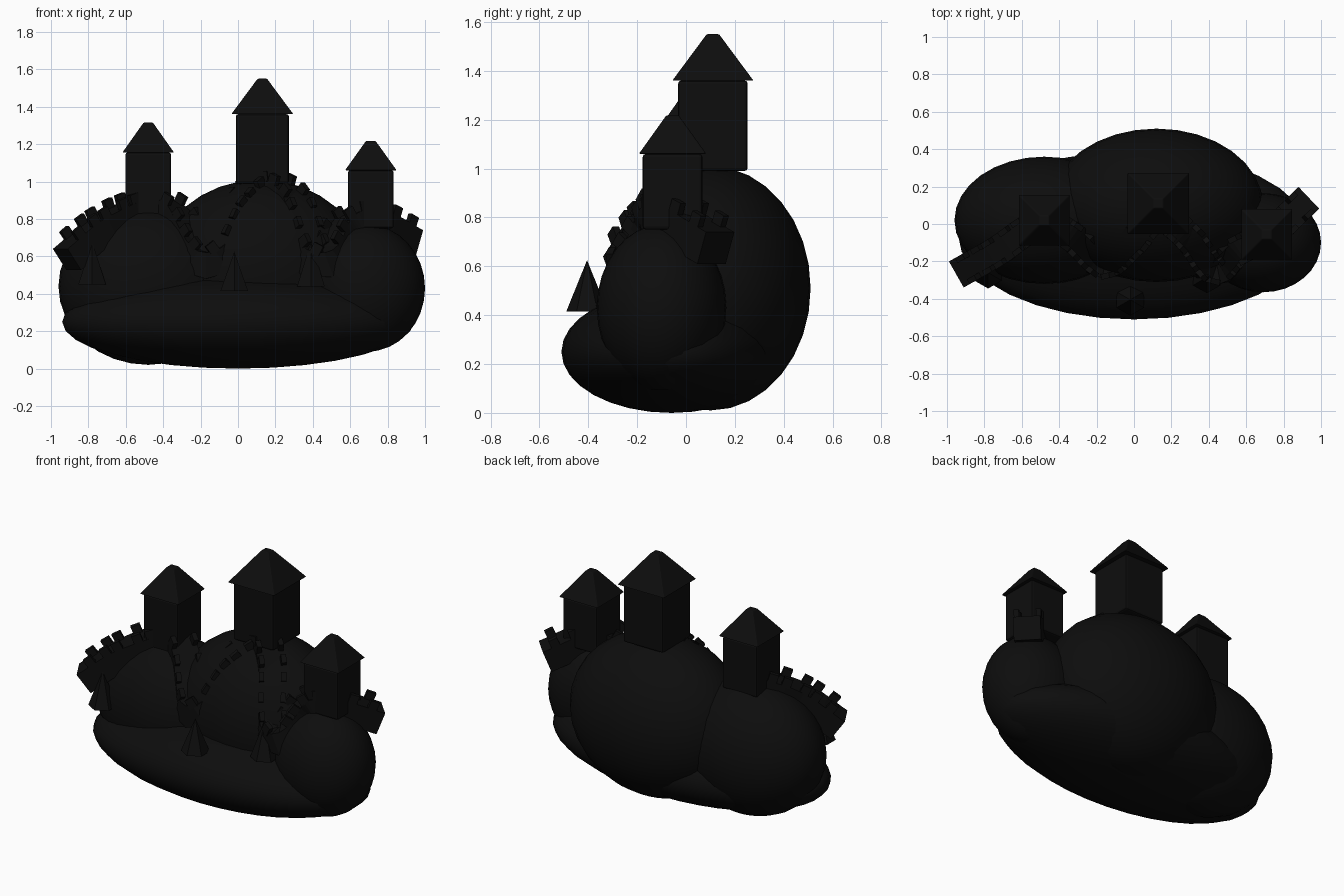
import bpy, bmesh, math
from mathutils import Vector, Matrix

if "Cube" in bpy.data.objects:
    bpy.data.objects.remove(bpy.data.objects["Cube"])

dark = bpy.data.materials.new("dark")
dark.diffuse_color = (0.004, 0.004, 0.004, 1)
dark.use_nodes = True
dark.node_tree.nodes["Principled BSDF"].inputs["Base Color"].default_value = dark.diffuse_color


def finish(ob, name, bevel=0):
    ob.name = name
    ob.data.materials.append(dark)
    if bevel:
        m = ob.modifiers.new("bevel", 'BEVEL')
        m.width, m.segments = bevel, 2
    return ob


def mesh_object(name, bm, bevel=0):
    bmesh.ops.recalc_face_normals(bm, faces=bm.faces)
    me = bpy.data.meshes.new(name)
    bm.to_mesh(me)
    bm.free()
    ob = bpy.data.objects.new(name, me)
    bpy.context.collection.objects.link(ob)
    return finish(ob, name, bevel)


# Rounded hills
def hill(name, centre, radii):
    bpy.ops.mesh.primitive_uv_sphere_add(segments=32, ring_count=16, radius=1, location=centre)
    ob = bpy.context.object
    ob.scale = radii
    bpy.ops.object.transform_apply(location=False, rotation=False, scale=True)
    bpy.ops.object.shade_smooth()
    finish(ob, name)


hill("base_mound", (0, -0.06, 0.25), (0.94, 0.45, 0.25))
hill("middle_hill", (0.12, 0.10, 0.51), (0.57, 0.41, 0.50))
hill("left_hill", (-0.48, 0.02, 0.44), (0.48, 0.34, 0.42))
hill("right_hill", (0.69, -0.10, 0.43), (0.31, 0.265, 0.34))


# Watchtowers: bevelled square body and blunt pyramid roof
def tower(name, x, y, half, z0, z1, roof_half, z2):
    bpy.ops.mesh.primitive_cube_add(size=1, location=(x, y, (z0 + z1) / 2))
    ob = bpy.context.object
    ob.scale = (2 * half, 2 * half, z1 - z0)
    bpy.ops.object.transform_apply(location=False, rotation=False, scale=True)
    finish(ob, name + "_body", 0.012)
    r2 = math.sqrt(2)
    bpy.ops.mesh.primitive_cone_add(vertices=4, radius1=roof_half * r2, radius2=0.025 * r2,
                                    depth=z2 - z1, location=(x, y, (z1 + z2) / 2),
                                    rotation=(0, 0, math.pi / 4))
    finish(bpy.context.object, name + "_roof", 0.005)


tower("left_tower", -0.48, 0.02, 0.122, 0.82, 1.155, 0.138, 1.315)
tower("middle_tower", 0.13, 0.11, 0.142, 0.99, 1.36, 0.166, 1.55)
tower("right_tower", 0.71, -0.055, 0.122, 0.75, 1.06, 0.138, 1.218)

# Centre line of the wall walkway
pts = [Vector(p) for p in (
    (-0.95, -0.27, 0.64), (-0.74, -0.15, 0.81), (-0.5, 0.0, 0.91), (-0.33, -0.07, 0.87),
    (-0.16, -0.21, 0.62), (-0.01, -0.10, 0.87), (0.13, 0.04, 1.0), (0.29, -0.07, 0.94),
    (0.43, -0.24, 0.62), (0.56, -0.14, 0.80), (0.72, -0.06, 0.85), (0.935, 0.14, 0.74))]
pts = [2 * pts[0] - pts[1]] + pts + [2 * pts[-1] - pts[-2]]
path = []
for i in range(1, len(pts) - 2):
    a, b, c, d = pts[i - 1:i + 3]
    for k in range(8):
        t = k / 8
        path.append(0.5 * (2 * b + (c - a) * t + (2 * a - 5 * b + 4 * c - d) * t * t
                           + (3 * b - a - 3 * c + d) * t ** 3))
path.append(pts[-2])


def frame(i):
    tan = (path[min(i + 1, len(path) - 1)] - path[max(i - 1, 0)]).normalized()
    side = Vector((-tan.y, tan.x, 0)).normalized()
    return tan, side, tan.cross(side)


# Swept wall
HW, HT = 0.08, 0.14
bm = bmesh.new()
rings = []
for i, p in enumerate(path):
    tan, side, up = frame(i)
    rings.append([bm.verts.new(p + side * s - up * h)
                  for s, h in ((-HW, 0), (HW, 0), (HW, HT), (-HW, HT))])
for r, q in zip(rings, rings[1:]):
    for k in range(4):
        bm.faces.new((r[k], r[(k + 1) % 4], q[(k + 1) % 4], q[k]))
bm.faces.new(rings[0])
bm.faces.new(rings[-1])
mesh_object("wall", bm)

# Merlons along both edges of the wall
bm = bmesh.new()
travelled, step = 0.0, 0.095
for i in range(1, len(path) - 1):
    travelled += (path[i] - path[i - 1]).length
    if travelled < step:
        continue
    travelled -= step
    tan, side, up = frame(i)
    for s in (-1, 1):
        pos = path[i] + side * s * (HW - 0.015) + up * 0.02
        rot = Matrix((tan, side, up)).transposed().to_4x4()
        bmesh.ops.create_cube(bm, size=1, matrix=Matrix.Translation(pos) @ rot
                              @ Matrix.Diagonal((0.055, 0.03, 0.06, 1)))
mesh_object("merlons", bm)

# Small pointed trees
for n, (x, y, z, h) in enumerate(((-0.78, -0.26, 0.45, 0.23), (-0.02, -0.405, 0.415, 0.21),
                                  (0.39, -0.285, 0.44, 0.24))):
    bpy.ops.mesh.primitive_cone_add(vertices=6, radius1=0.085, radius2=0, depth=h,
                                    location=(x, y, z + h / 2))
    finish(bpy.context.object, f"tree_{n + 1}")
